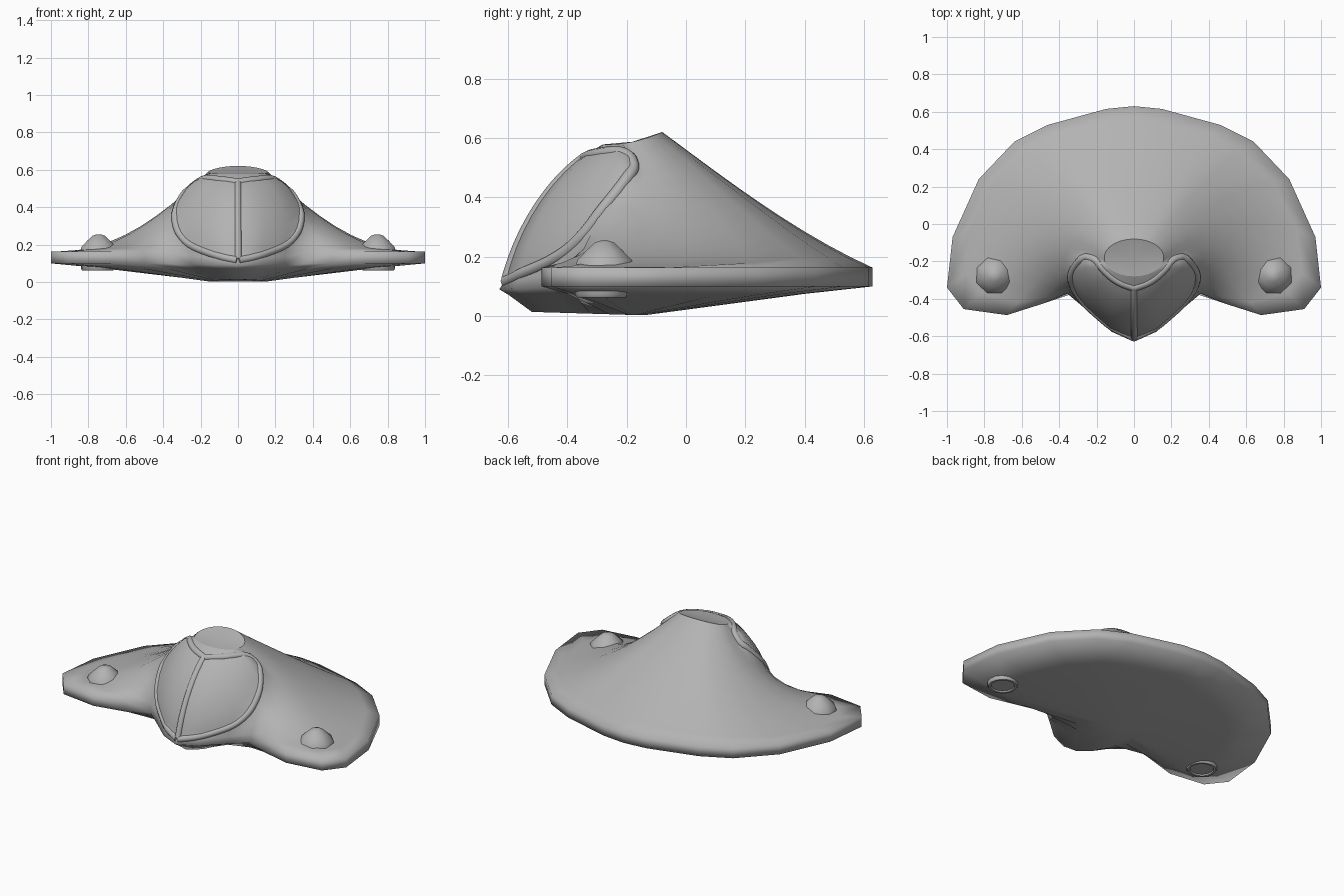
import bpy, bmesh, math
from mathutils import Vector
from mathutils.bvhtree import BVHTree

if "Cube" in bpy.data.objects:
    bpy.data.objects.remove(bpy.data.objects["Cube"])

# Spokes running from the roof rim to the wing edge, back to nose (right half):
# edge x, y | upper control x, y, z | lower control x, y, z
SPOKES = [
    (0, .63,      0, .13, .465,     0, .37, .28),
    (.15, .615,   .06, .13, .467,   .10, .36, .28),
    (.46, .53,    .17, .10, .475,   .30, .33, .29),
    (.64, .44,    .23, .09, .46,    .42, .27, .26),
    (.83, .24,    .30, .07, .42,    .55, .19, .20),
    (.97, -.07,   .35, .05, .40,    .65, .06, .15),
    (1.0, -.34,   .36, 0, .40,      .65, -.05, .14),
    (.91, -.455,  .36, -.05, .41,   .60, -.15, .165),
    (.68, -.487,  .36, -.07, .45,   .48, -.25, .20),
    (.50, -.43,   .35, -.09, .56,   .38, -.30, .22),
    (.355, -.37,  .28, -.19, .575,  .39, -.29, .36),
    (.25, -.455,  .19, -.30, .56,   .31, -.41, .33),
    (.12, -.565,  .10, -.40, .53,   .16, -.53, .31),
    (0, -.615,    0, -.45, .50,     0, -.57, .30),
]
RINGS = 10
LAST = len(SPOKES) - 1

grey = bpy.data.materials.new("dark_grey")
grey.diffuse_color = (.45, .45, .45, 1)
grey.use_nodes = True
grey.node_tree.nodes["Principled BSDF"].inputs["Base Color"].default_value = grey.diffuse_color


def add_object(name, bm, angle):
    me = bpy.data.meshes.new(name)
    bm.to_mesh(me)
    me.materials.append(grey)
    ob = bpy.data.objects.new(name, me)
    bpy.context.collection.objects.link(ob)
    bpy.ops.object.select_all(action='DESELECT')
    ob.select_set(True)
    bpy.context.view_layer.objects.active = ob
    bpy.ops.object.shade_smooth_by_angle(angle=math.radians(angle),
                                         keep_sharp_edges=True)
    return ob


def spoke_points(i):
    ex, ey, *c = SPOKES[i]
    a = math.pi / 2 - math.pi * i / LAST
    s = math.sin(a)
    nose = max(0, i - 9)
    p0 = Vector((.16 * math.cos(a), -.18 + .1 * s,
                 .588 + .021 * s + .012 * s * s))
    if i in (0, LAST):
        p0.x = 0
    p1, p2 = Vector(c[:3]), Vector(c[3:])
    p3 = Vector((ex, ey, .163 - .012 * nose))
    pts = []
    for k in range(RINGS + 1):
        t = k / RINGS
        u = 1 - t
        pts.append(p0 * u**3 + p1 * (3*u*u*t) + p2 * (3*u*t*t) + p3 * t**3)
    # edge band, underside and flat keel
    rim = Vector((ex, ey - .0037 * nose, .10 - .0025 * nose))
    f = max(0, i - 8) / 5
    keel = Vector((.02 * min(i, 8) * math.sqrt(1 - f), -.13 - .008 * min(i, 8) - .326 * f,
                   .004 + .010 * f))
    mid = rim.lerp(keel, .3)
    mid.z = rim.z + (keel.z - rim.z) * .26
    return pts + [rim, mid, keel]


# Hull: right half lofted, then mirrored
bm = bmesh.new()
grid = [[bm.verts.new(p) for p in spoke_points(i)] for i in range(LAST + 1)]
roof = bm.verts.new((0, -.18, .588))
for a, b in zip(grid, grid[1:]):
    for k in range(len(a) - 1):
        bm.faces.new((a[k], a[k+1], b[k+1], b[k]))
    bm.faces.new((roof, a[0], b[0]))
    bm.edges.get((a[0], b[0])).smooth = False
bm.faces.new([col[-1] for col in grid])
bmesh.ops.recalc_face_normals(bm, faces=bm.faces)
tree = BVHTree.FromBMesh(bm)
hull = add_object("hull", bm, 180)
mod = hull.modifiers.new("mirror", 'MIRROR')
mod.use_clip = True


# Window frame: tubes half sunk into the hull surface
def catmull(pts, n=6):
    pts = [Vector(p) for p in pts]
    q = [2*pts[0] - pts[1]] + pts + [2*pts[-1] - pts[-2]]
    out = []
    for a, b, c, d in zip(q, q[1:], q[2:], q[3:]):
        for k in range(n):
            t = k / n
            out.append(.5 * (2*b + (c-a)*t + (2*a-5*b+4*c-d)*t*t
                             + (3*b-a-3*c+d)*t**3))
    return out + [pts[-1]]


def tube(name, pts, radius, side=1):
    cu = bpy.data.curves.new(name, 'CURVE')
    cu.dimensions = '3D'
    cu.bevel_depth = radius
    cu.bevel_resolution = 2
    cu.use_fill_caps = True
    cu.materials.append(grey)
    path = [tree.find_nearest(p)[0] for p in catmull(pts)]
    for _ in range(3):
        path = [path[0]] + [(a + 2*b + c) / 4 for a, b, c in
                            zip(path, path[1:], path[2:])] + [path[-1]]
    core = Vector((0, -.22, .25))
    path = [p + (core - p).normalized() * radius * .45 for p in path]
    sp = cu.splines.new('POLY')
    sp.points.add(len(path) - 1)
    for q, p in zip(sp.points, path):
        q.co = (p.x * side, p.y, p.z, 1)
    sp.use_smooth = True
    bpy.context.collection.objects.link(bpy.data.objects.new(name, cu))


FRAME = [(0, -.345, .542), (.10, -.30, .55), (.20, -.20, .545),
         (.265, -.165, .52), (.305, -.20, .47), (.335, -.25, .40),
         (.34, -.31, .32), (.32, -.38, .25), (.25, -.45, .19),
         (.12, -.56, .14), (0, -.61, .11)]
for side, label in ((1, "right"), (-1, "left")):
    tube("window_frame_" + label, FRAME, .021, side)
tube("window_centre_bar", [(0, -.345, .542), (0, -.45, .45), (0, -.55, .29),
                           (0, -.61, .12)], .019)


# Wing pods: a bump above and a recessed nozzle below each wing
def lathe(name, centre, profile, sides):
    bm = bmesh.new()
    rings = []
    for r, z in profile:
        rings.append([bm.verts.new((
            centre[0] + r * math.cos(2*math.pi*j/sides + .39),
            centre[1] + r * math.sin(2*math.pi*j/sides + .39), z))
            for j in range(sides)])
    for a, b in zip(rings, rings[1:]):
        for j in range(sides):
            k = (j + 1) % sides
            bm.faces.new((a[j], a[k], b[k], b[j]))
    bm.faces.new(rings[0])
    bm.faces.new(rings[-1])
    bmesh.ops.recalc_face_normals(bm, faces=bm.faces)
    return add_object(name, bm, 50)


for side, label in ((1, "right"), (-1, "left")):
    lathe("wing_bump_" + label, (.745 * side, -.275),
          [(.105, .165), (.10, .188), (.065, .222), (.035, .248), (.012, .255)], 8)
    lathe("wing_nozzle_" + label, (.75 * side, -.285),
          [(.09, .11), (.09, .072), (.083, .062), (.07, .062), (.066, .070)], 14)
